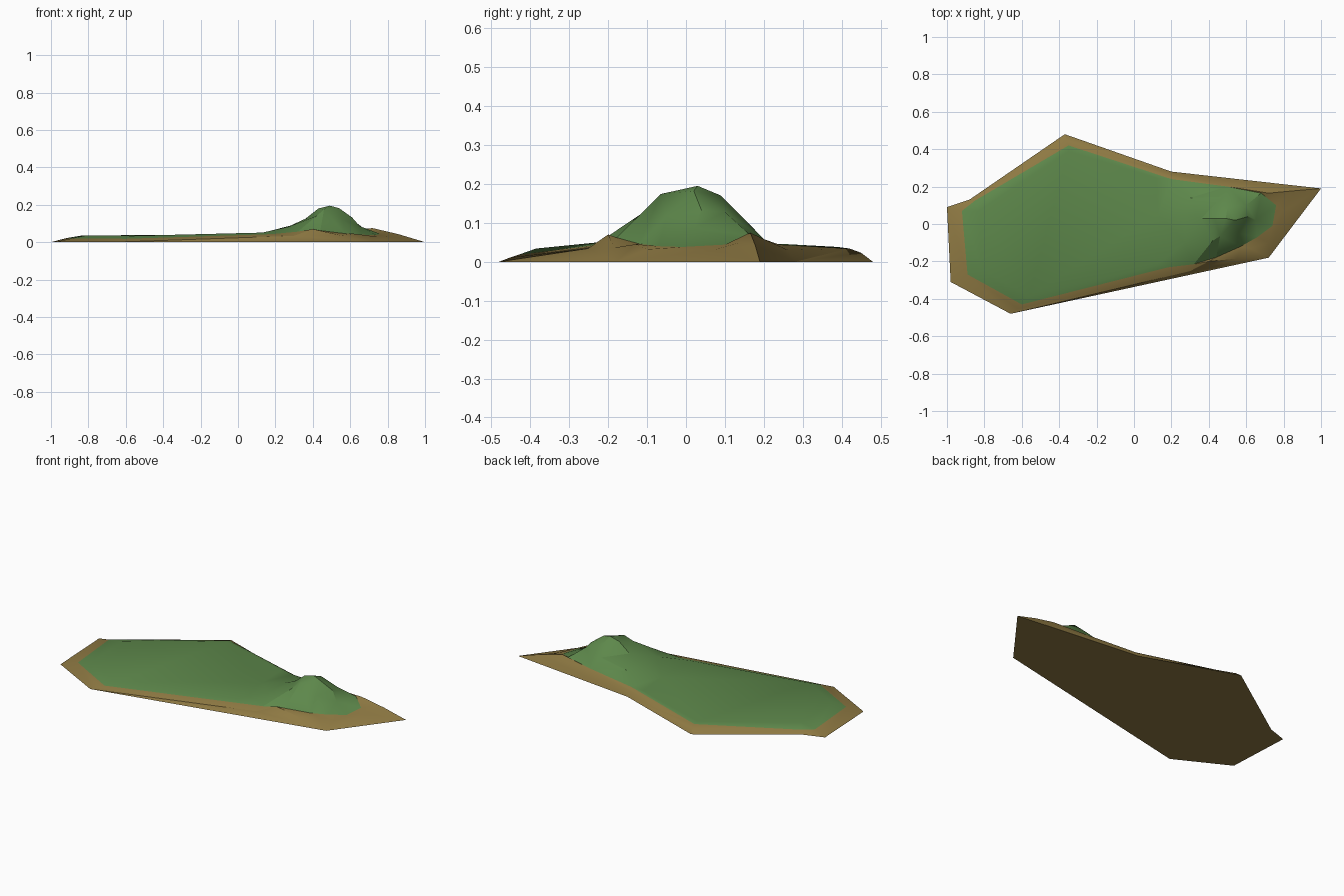
import bpy
import bmesh
from mathutils import Vector
from mathutils.geometry import delaunay_2d_cdt, intersect_point_tri_2d

default = bpy.data.objects.get("Cube")
if default:
    bpy.data.objects.remove(default, do_unlink=True)


def make_material(name, colour):
    material = bpy.data.materials.new(name)
    material.use_nodes = True
    material.diffuse_color = (*colour, 1)
    shader = material.node_tree.nodes["Principled BSDF"]
    shader.inputs["Base Color"].default_value = (*colour, 1)
    return material


def inside(point, outline):
    """Even-odd test of a point against a closed outline."""
    hit = False
    for a, b in zip(outline, outline[1:] + outline[:1]):
        if (a[1] > point.y) != (b[1] > point.y):
            if point.x < a[0] + (point.y - a[1]) * (b[0] - a[0]) / (b[1] - a[1]):
                hit = not hit
    return hit


# Shoreline, at ground level
shore = [(-1, .09, 0), (-.88, .13, 0), (-.37, .48, 0), (.2, .28, 0),
         (1, .19, 0), (.72, -.18, 0), (-.66, -.48, 0), (-.98, -.31, 0)]

# Sandy shelf between the shore and the grass
shelf = [(-.36, .45, .023), (.2, .262, .03), (.86, .178, .042),
         (.8, .07, .03), (.72, -.1, .032), (.55, -.185, .036),
         (.3, -.252, .034), (-.62, -.452, .011)]

# Crags that stand up out of the sand
crags = [(.72, .165, .075), (.4, -.2, .07), (.8, .14, .05),
         (.62, -.13, .045)]

# Edge where the grass begins
grass_edge = [(-.92, .07, .021), (-.85, .125, .021), (-.35, .42, .034),
              (.2, .24, .044), (.5, .2, .058), (.68, .165, .068),
              (.76, .1, .044), (.74, -.01, .038), (.66, -.07, .04),
              (.57, -.12, .046), (.44, -.178, .062), (.32, -.215, .056),
              (.18, -.232, .043), (-.6, -.43, .018), (-.89, -.27, .02)]

# Rim of the level meadow
meadow = [(-.83, .07, .036), (-.35, .39, .038), (.12, .245, .046),
          (.13, .05, .05), (.13, -.215, .051), (-.56, -.385, .034),
          (-.81, -.25, .036)]

# Slopes and rounded top of the hill
hill = [(.28, .05, .088), (.27, -.1, .082), (.3, .14, .079),
        (.36, .03, .125), (.42, -.09, .14), (.43, .03, .18),
        (.46, -.065, .174), (.49, .03, .195), (.5, .09, .17),
        (.54, .02, .182), (.47, .145, .115), (.6, .1, .128),
        (.61, .04, .132), (.56, -.05, .118), (.65, .02, .086)]

points = shore + grass_edge + shelf + crags + meadow + hill
edges = []
start = 0
for loop in (shore, grass_edge):
    count = len(loop)
    edges += [(start + i, start + (i + 1) % count) for i in range(count)]
    start += count

# Triangulate the ground, keeping the shore and grass edges intact
flat, _, triangles, _, _, _ = delaunay_2d_cdt(
    [Vector(p[:2]) for p in points], edges, [], 1, 1e-6)


def height(v):
    return min(points, key=lambda p: (p[0] - v.x) ** 2 + (p[1] - v.y) ** 2)[2]


bm = bmesh.new()
verts = [bm.verts.new((v.x, v.y, height(v))) for v in flat]
for triangle in triangles:
    face = bm.faces.new([verts[i] for i in triangle])
    face.material_index = int(inside(face.calc_center_median(), grass_edge))

# Close the underside with one flat face
rim = [min(verts, key=lambda v: (v.co - Vector(p)).length) for p in shore]
bm.faces.new(rim)
bmesh.ops.recalc_face_normals(bm, faces=bm.faces[:])

mesh = bpy.data.meshes.new("island")
bm.to_mesh(mesh)
bm.free()
mesh.materials.append(make_material("sand", (.27, .19, .055)))
mesh.materials.append(make_material("grass", (.11, .245, .07)))
island = bpy.data.objects.new("island", mesh)
bpy.context.collection.objects.link(island)

bpy.context.view_layer.objects.active = island
island.select_set(True)
bpy.ops.object.shade_smooth_by_angle(angle=.5)
